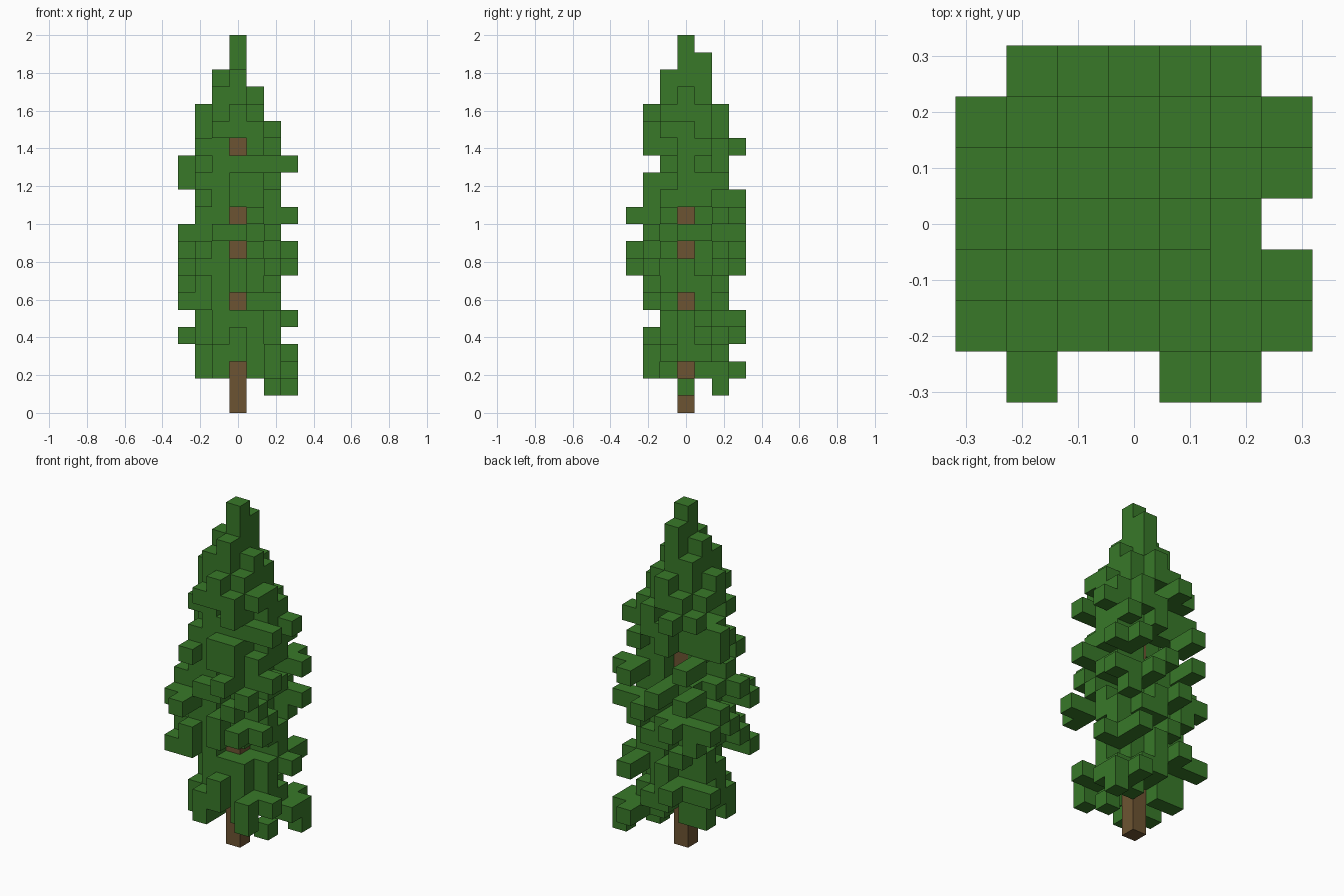
import bpy
import bmesh
from mathutils import Vector

CELL = 1 / 11      # edge of one block
TRUNK_TOP = 16     # layers of bare wood, foliage above

if "Cube" in bpy.data.objects:
    bpy.data.objects.remove(bpy.data.objects["Cube"], do_unlink=True)


def make_material(name, colour):
    mat = bpy.data.materials.new(name)
    mat.use_nodes = True
    mat.diffuse_color = colour
    bsdf = mat.node_tree.nodes["Principled BSDF"]
    bsdf.inputs["Base Color"].default_value = colour
    bsdf.inputs["Roughness"].default_value = 0.9
    return mat


needle_green = make_material("needle green", (0.040, 0.190, 0.022, 1))
bark_brown = make_material("bark brown", (0.152, 0.088, 0.032, 1))

trunk = {(0, 0, z) for z in range(TRUNK_TOP)}
needles = set()


def bough(x, y, z):
    """A tip block, joined to the tree by the block just inside it."""
    needles.add((x, y, z))
    if max(abs(x), abs(y)) == 3:
        if abs(x) == 3:
            x -= x // abs(x)
        else:
            y -= y // abs(y)
        needles.add((x, y, z))


def full_tier(z, *tips, skip=()):
    """A diamond of foliage around the trunk, plus bough tips."""
    for x in range(-2, 3):
        for y in range(-2, 3):
            if abs(x) + abs(y) <= 2 and (x, y) not in skip:
                needles.add((x, y, z))
    for tip in tips:
        bough(*tip, z)


def open_tier(z, *tips, skip=()):
    """Diagonal blocks only, so the trunk shows between the boughs."""
    for x in (-1, 1):
        for y in (-1, 1):
            if (x, y) not in skip:
                needles.add((x, y, z))
    for tip in tips:
        bough(*tip, z)


# Drooping lowest tips
needles.update({(2, 0, 1), (3, 2, 1)})

# Lower skirt
open_tier(2, (2, -2), (3, 1), (2, 3), (3, 2), (-1, -2), (-2, -1), (-2, 1))
full_tier(3, (3, -1), (2, -2), (-2, -1), (-1, -2), (-2, 1), (1, 2), (2, 1))
full_tier(4, (-3, 2), (-1, 3))
full_tier(5, (2, 3), (3, 1), (-2, 1), skip=[(0, -2)])

# Middle boughs
open_tier(6, (-3, -2), (-2, 1), (2, 1), (-1, 2), skip=[(1, -1)])
full_tier(7, (-3, -1), (-2, -2), (2, 1), (1, 2), (-2, 2))
full_tier(8, (2, -3), (3, -2), (-3, 0), (-3, 2), (-1, 3), (2, 2), (-2, -1))
open_tier(9, (3, 2), (-3, -2), (-2, -3), (1, 3), (-3, 1), (2, -1), (1, -2))
full_tier(10, (-3, -1), (-2, 3), (0, 3), (2, 1), (2, -2), (-1, -2))
open_tier(11, (3, 2), (2, 3), (1, -3), (-2, -1), (3, -1), skip=[(-1, 1)])

# Upper boughs
full_tier(12, (-2, 3), (-2, -2), (1, -2), (2, -1), (2, 1),
          skip=[(-1, 1), (-2, 0), (0, 2), (0, 1)])
full_tier(13, (-3, 1), (-2, -1), (1, -2), (2, 2), (2, 1), skip=[(-2, 0)])
full_tier(14, (3, 1), (3, -1), (-3, 1), (1, 2), skip=[(0, -2)])
open_tier(15, (-1, 3), (-2, -1), (-2, 2), (1, -2), (2, 0), (2, 1), (1, 2))
full_tier(16, (1, -2), (-1, -2), (-1, 2), (-2, 1), (2, -1))
full_tier(17, skip=[(2, 0)])

# Pointed crown
for step in [(0, 0), (1, 0), (-1, 0), (0, 1), (0, -1), (-1, 1), (-1, -1)]:
    needles.add((*step, 18))
for step in [(0, 0), (-1, 0), (0, 1), (0, -1)]:
    needles.add((*step, 19))
needles.update({(0, 0, 20), (0, 1, 20), (0, 0, 21)})
needles -= trunk


def build_blocks(name, cells, solid, material):
    """Make the outer skin of a set of blocks, hiding faces inside solid."""
    bm = bmesh.new()
    for cell in sorted(cells):
        centre = Vector(cell) + Vector((0, 0, 0.5))
        for axis in range(3):
            for sign in (-1, 1):
                normal = Vector((0, 0, 0))
                normal[axis] = sign
                if tuple(int(a + b) for a, b in zip(cell, normal)) in solid:
                    continue
                side = Vector((0, 0, 0))
                side[(axis + 1) % 3] = 0.5
                up = normal.cross(side)
                mid = centre + normal / 2
                corners = (mid - side - up, mid + side - up,
                           mid + side + up, mid - side + up)
                bm.faces.new([bm.verts.new(c * CELL) for c in corners])
    bmesh.ops.remove_doubles(bm, verts=bm.verts, dist=CELL / 100)
    mesh = bpy.data.meshes.new(name)
    bm.to_mesh(mesh)
    bm.free()
    mesh.materials.append(material)
    bpy.context.collection.objects.link(bpy.data.objects.new(name, mesh))


everything = trunk | needles
build_blocks("trunk", trunk, everything, bark_brown)
build_blocks("foliage", needles, everything, needle_green)
